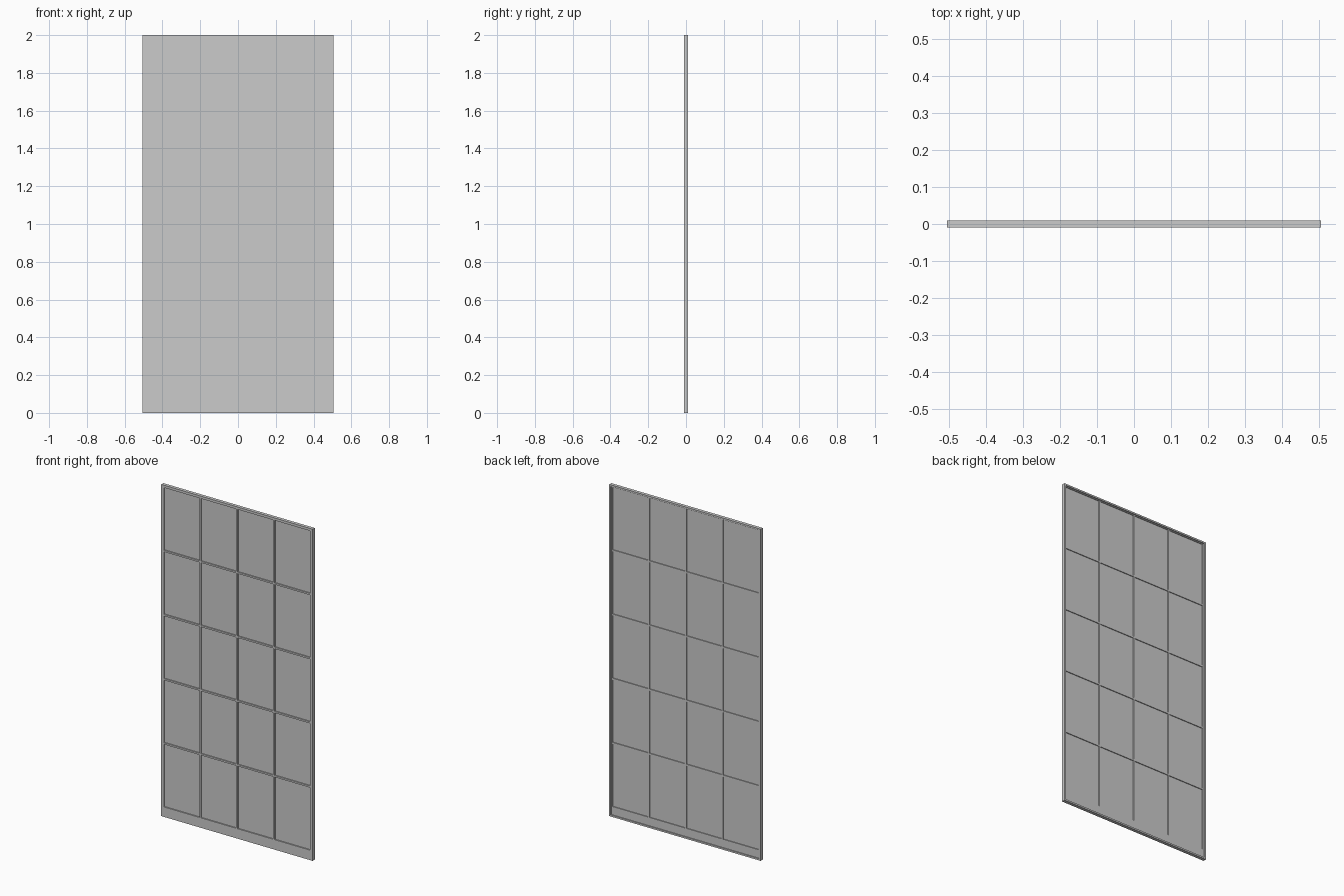
import bpy, bmesh
from mathutils import Matrix

if "Cube" in bpy.data.objects:
    bpy.data.objects.remove(bpy.data.objects["Cube"])

# Overall size and layout
W, H = 0.505, 2.0            # half width, height
PX, Z0, Z1 = 0.487, 0.06, 1.985   # glazed area limits
COLS, ROWS, BAR = 4, 5, 0.010
FRONT, BACK = -0.010, 0.010
INNER_BACK = 0.004           # back of rails and bars, recessed behind the rim
RIM = 0.010                  # width of the raised back rim


def boxes(name, items):
    """One object made of axis-aligned boxes (x0, x1, y0, y1, z0, z1)."""
    bm = bmesh.new()
    for x0, x1, y0, y1, z0, z1 in items:
        m = Matrix.Translation(((x0 + x1) / 2, (y0 + y1) / 2, (z0 + z1) / 2))
        m = m @ Matrix.Diagonal((x1 - x0, y1 - y0, z1 - z0, 1))
        bmesh.ops.create_cube(bm, size=1, matrix=m)
    me = bpy.data.meshes.new(name)
    bm.to_mesh(me)
    bm.free()
    ob = bpy.data.objects.new(name, me)
    bpy.context.collection.objects.link(ob)
    return ob


def ring(name, outer, inner, y0, y1):
    """Rectangular frame with mitred corners, given (x, z0, z1) half-widths and heights."""
    bm = bmesh.new()
    loops = []
    for x, za, zb in (outer, inner):
        for y in (y0, y1):
            loops.append([bm.verts.new((a, y, c)) for a, c in
                          ((-x, za), (x, za), (x, zb), (-x, zb))])
    of, ob_, inf, inb = loops
    for a, b in ((of, inf), (inf, inb), (inb, ob_), (ob_, of)):
        for i in range(4):
            j = (i + 1) % 4
            bm.faces.new((a[i], a[j], b[j], b[i]))
    bmesh.ops.recalc_face_normals(bm, faces=bm.faces)
    me = bpy.data.meshes.new(name)
    bm.to_mesh(me)
    bm.free()
    ob = bpy.data.objects.new(name, me)
    bpy.context.collection.objects.link(ob)
    return ob


# Outer frame and its raised back rim
ring("door_frame", (W, 0, H), (PX, Z0, Z1), FRONT, INNER_BACK)
ring("back_rim", (W, 0, H), (W - RIM, RIM, H - RIM), INNER_BACK, BACK)

# Pane grid
pw = (2 * PX - (COLS - 1) * BAR) / COLS
ph = (Z1 - Z0 - (ROWS - 1) * BAR) / ROWS
xs = [-PX + i * (pw + BAR) for i in range(COLS)]
zs = [Z0 + j * (ph + BAR) for j in range(ROWS)]

# Glazing bars: full-height uprights, short crossbars between them
boxes("upright_bars", [(x - BAR, x, FRONT, INNER_BACK, Z0, Z1) for x in xs[1:]])
boxes("cross_bars", [(x, x + pw, FRONT, INNER_BACK, z - BAR, z)
                     for x in xs for z in zs[1:]])

# Glass panes set into the openings
boxes("glass_panes", [(x, x + pw, -0.003, -0.001, z, z + ph) for x in xs for z in zs])
